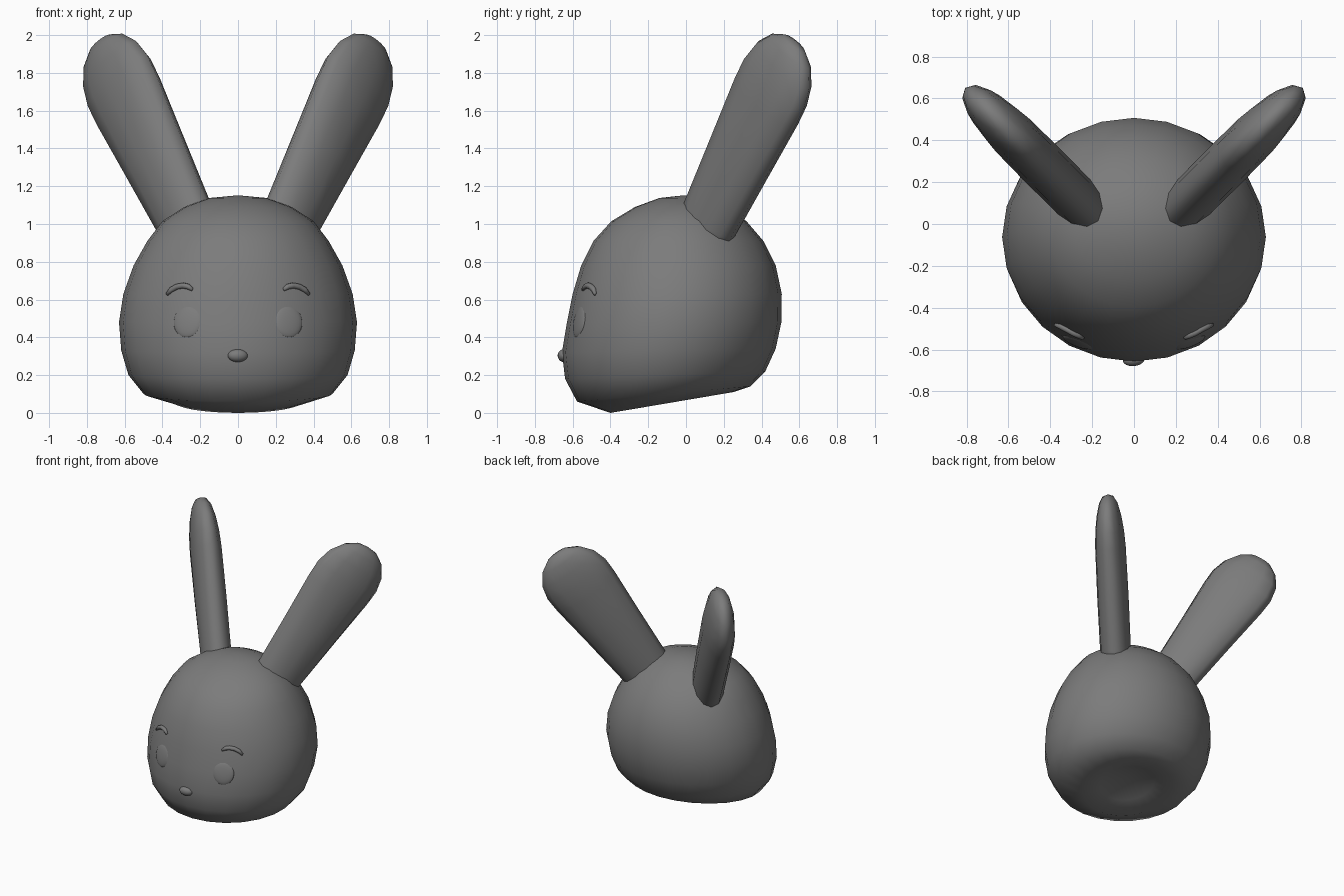
import bpy, bmesh, math
from mathutils import Vector, Matrix
from mathutils.bvhtree import BVHTree

cube = bpy.data.objects.get("Cube")
if cube:
    bpy.data.objects.remove(cube)

grey = bpy.data.materials.new("plain_grey")
grey.use_nodes = True
COLOUR = (0.2, 0.2, 0.2, 1)
grey.diffuse_color = COLOUR
grey.node_tree.nodes["Principled BSDF"].inputs["Base Color"].default_value = COLOUR


def finish(name, bm):
    """Turn a bmesh into a smooth shaded object."""
    bmesh.ops.recalc_face_normals(bm, faces=bm.faces)
    mesh = bpy.data.meshes.new(name)
    bm.to_mesh(mesh)
    bm.free()
    mesh.materials.append(grey)
    mesh.polygons.foreach_set("use_smooth", [True] * len(mesh.polygons))
    obj = bpy.data.objects.new(name, mesh)
    bpy.context.collection.objects.link(obj)
    return obj


def loft(name, rings, start, end):
    """Skin closed rings of points, closing both ends to a tip."""
    bm = bmesh.new()
    loops = [[bm.verts.new(p) for p in ring] for ring in rings]
    n = len(loops[0])
    for a, b in zip(loops, loops[1:]):
        for i in range(n):
            j = (i + 1) % n
            bm.faces.new((a[i], a[j], b[j], b[i]))
    for loop, tip in ((loops[0], start), (loops[-1], end)):
        v = bm.verts.new(tip)
        for i in range(n):
            bm.faces.new((loop[i], loop[(i + 1) % n], v))
    return finish(name, bm)


def circle(n):
    return [(math.cos(math.tau * i / n), math.sin(math.tau * i / n)) for i in range(n)]


# Head: tilted rings given as front y, front z, back y, back z, half width
HEAD = [(-.27, .06, .12, .13, .2), (-.4, 0, .25, .11, .33),
        (-.577, .06, .34, .14, .5), (-.64, .18, .42, .22, .58),
        (-.657, .32, .475, .34, .618), (-.63, .48, .505, .48, .63),
        (-.6, .63, .507, .63, .607), (-.555, .78, .475, .78, .553),
        (-.49, .91, .41, .91, .48), (-.395, 1.015, .32, 1.015, .4),
        (-.27, 1.09, .22, 1.09, .285), (-.14, 1.138, .12, 1.138, .15)]
rings = []
for yf, zf, yb, zb, w in HEAD:
    rings.append([(w * c, (yf + yb) / 2 + s * (yb - yf) / 2,
                   (zf + zb) / 2 + s * (zb - zf) / 2) for c, s in circle(24)])
head = loft("head", rings, (0, -.07, .14), (0, -.01, 1.152))
surface = BVHTree.FromPolygons([v.co for v in head.data.vertices],
                               [p.vertices[:] for p in head.data.polygons])


def on_face(x, z):
    """Point and outward direction on the front of the head."""
    point, normal, _, _ = surface.ray_cast(Vector((x, -2, z)), Vector((0, 1, 0)))
    return point, normal


# Ears: flat paddles leaning out and back; distance along, half width, half thickness
EAR = [(-.15, .17, .11), (0, .187, .113), (.4, .22, .115), (.75, .252, .112),
       (.87, .255, .105), (.98, .228, .09), (1.07, .165, .068), (1.12, .085, .04)]


def ear(name, side):
    outward = Vector((side, 1, 0)).normalized()
    thin = Vector((side, -1, 0)).normalized()
    axis = outward * .563 + Vector((0, 0, .827))
    across = outward * .827 - Vector((0, 0, .563))
    base = Vector((side * .283, .127, 1.03))
    loops = [[base + axis * a + across * (w * c) + thin * (t * s) for c, s in circle(12)]
             for a, w, t in EAR]
    loft(name, loops, base + axis * -.15, base + axis * 1.135)


# Eyes and nose: flattened spheres set into the face
def pad(name, x, z, size, sink):
    point, normal = on_face(x, z)
    bm = bmesh.new()
    turn = normal.to_track_quat('-Y', 'Z').to_matrix().to_4x4()
    place = Matrix.Translation(point - normal * sink) @ turn @ Matrix.Diagonal((*size, 1))
    bmesh.ops.create_uvsphere(bm, u_segments=24, v_segments=12, radius=1, matrix=place)
    finish(name, bm)


# Eyebrows: tapered tubes following the face
BROW = [(.24, .652, .009), (.262, .667, .015), (.29, .673, .016),
        (.32, .667, .016), (.35, .651, .015), (.374, .627, .009)]


def brow(name, side):
    loops = []
    for x, z, r in BROW:
        point, normal = on_face(side * x, z)
        slope = Vector((side * .14, 0, .655 - .5 * x - .52)).normalized()
        along = Vector((side, .4, 1.0 * (.29 - x) * 9)).normalized()
        up = normal.cross(along).normalized()
        loops.append([point + normal * (.004 + r * s) + up * (r * c) for c, s in circle(8)])
    ends = [sum(loop, Vector()) / len(loop) for loop in (loops[0], loops[-1])]
    loft(name, loops, *ends)


for label, side in (("left", 1), ("right", -1)):
    ear(label + "_ear", side)
    pad(label + "_eye", side * .268, .485, (.08, .018, .087), .008)
    brow(label + "_eyebrow", side)
pad("nose", 0, .302, (.053, .032, .034), .008)
